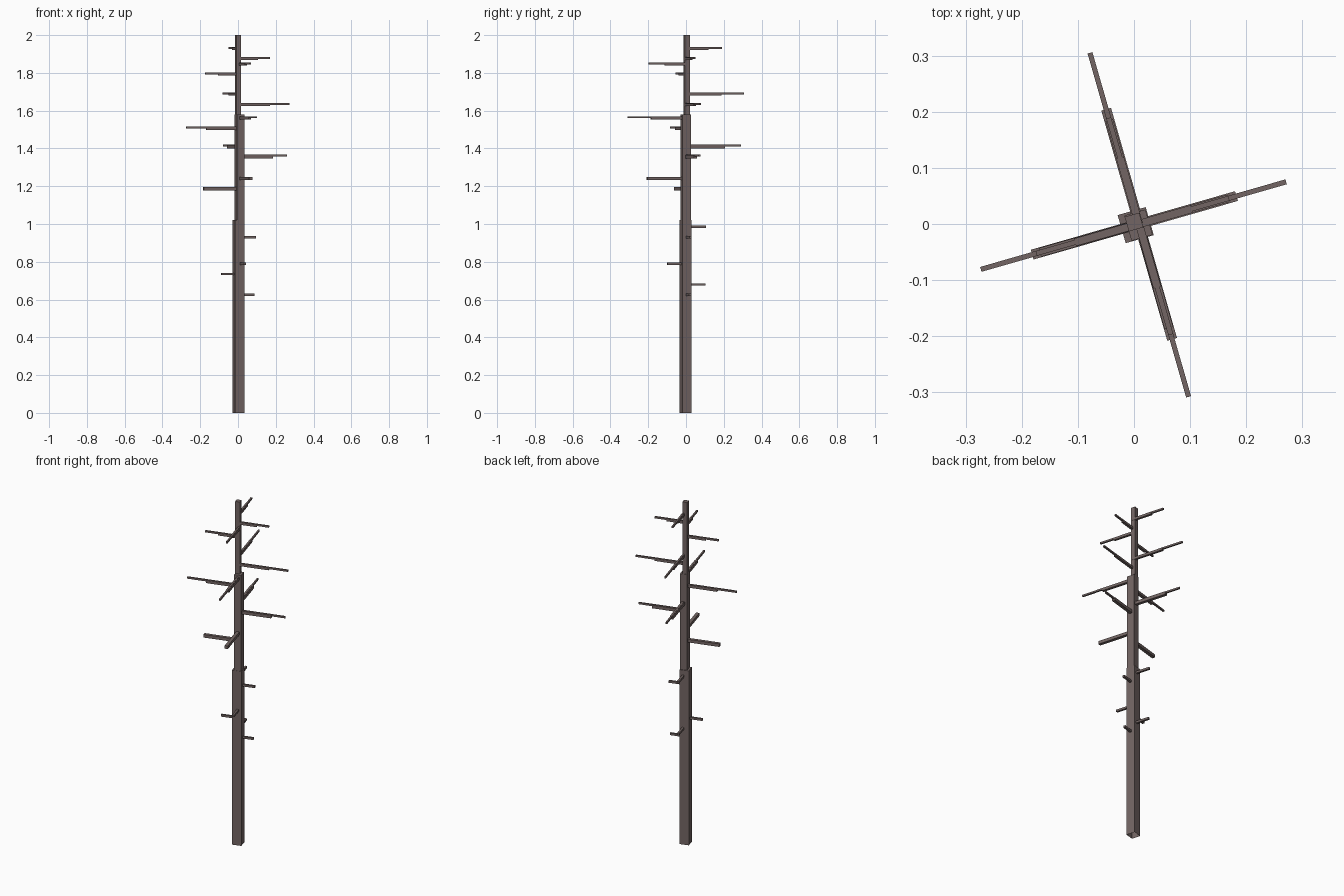
import bpy, bmesh
from math import radians, cos
from mathutils import Matrix, Vector

if "Cube" in bpy.data.objects:
    bpy.data.objects.remove(bpy.data.objects["Cube"])

ANGLE = radians(16)
CX, CY = 0.009, 0.0          # where the branch axes cross

bark = bpy.data.materials.new("bark")
bark.diffuse_color = (0.17, 0.13, 0.125, 1)
bark.use_nodes = True
bark.node_tree.nodes["Principled BSDF"].inputs["Base Color"].default_value = bark.diffuse_color


def box(bm, lo, hi, open_bottom=False):
    lo, hi = Vector(lo), Vector(hi)
    m = Matrix.Translation((lo + hi) / 2) @ Matrix.Diagonal((*(hi - lo), 1))
    verts = bmesh.ops.create_cube(bm, size=1, matrix=m)["verts"]
    if open_bottom:
        faces = [f for f in {f for v in verts for f in v.link_faces}
                 if all(abs(v.co.z - lo.z) < 1e-5 for v in f.verts)]
        bmesh.ops.delete(bm, geom=faces, context='FACES_ONLY')


def finish(name, bm, loc, rot):
    me = bpy.data.meshes.new(name)
    bm.to_mesh(me)
    bm.free()
    me.materials.append(bark)
    ob = bpy.data.objects.new(name, me)
    ob.location = loc
    ob.rotation_euler.z = rot
    bpy.context.collection.objects.link(ob)


# Trunk sections: name, centre, size, z range
for name, x, y, w, d, z0, z1 in [
        ("trunk_lower", 0.003, -0.002, 0.052, 0.052, 0.0, 1.02),
        ("trunk_middle", 0.008, -0.002, 0.039, 0.047, 1.02, 1.58),
        ("trunk_upper", 0.0, 0.0035, 0.027, 0.027, 1.58, 2.0)]:
    bm = bmesh.new()
    box(bm, (-w / 2, -d / 2, z0), (w / 2, d / 2, z1), z0 == 0)
    finish(name, bm, (x, y, 0), ANGLE)

# Branches: direction (quarter turns), z, inner reach, tip reach, inner thickness
# reaches are measured along the x or y grid; tip 0 means a single stub
branches = [
    (1, 1.928, 0.12, 0.19, 0.014), (0, 1.874, 0.105, 0.17, 0.014),
    (3, 1.846, 0.115, 0.198, 0.014), (2, 1.793, 0.107, 0.175, 0.014),
    (1, 1.686, 0.187, 0.306, 0.014), (0, 1.632, 0.17, 0.272, 0.014),
    (3, 1.560, 0.187, 0.309, 0.016), (2, 1.506, 0.17, 0.274, 0.016),
    (1, 1.409, 0.207, 0.29, 0.018), (0, 1.356, 0.185, 0.258, 0.018),
    (3, 1.241, 0.208, 0, 0.018), (2, 1.187, 0.184, 0, 0.018),
    (1, 0.985, 0.105, 0, 0.012), (0, 0.93, 0.095, 0, 0.012),
    (3, 0.79, 0.10, 0, 0.012), (2, 0.735, 0.09, 0, 0.012),
    (1, 0.68, 0.102, 0, 0.012), (0, 0.625, 0.088, 0, 0.012)]

for i, (k, z, inner, tip, t) in enumerate(branches):
    shift = (-CX, 0, CX, 0)[k]
    bm = bmesh.new()
    a = (inner + shift) / cos(ANGLE) - t * 0.14
    box(bm, (0, -t / 2, z - t / 2), (a, t / 2, z + t / 2))
    if tip:     # thinner twig, carried near the top of the thick part
        b = (tip + shift) / cos(ANGLE) - 0.001
        top = z + t / 2 + 0.002
        box(bm, (0, -0.0045, top - 0.010), (b, 0.0045, top))
    finish(f"branch_{i + 1:02d}", bm, (CX, CY, 0), ANGLE + radians(90 * k))
